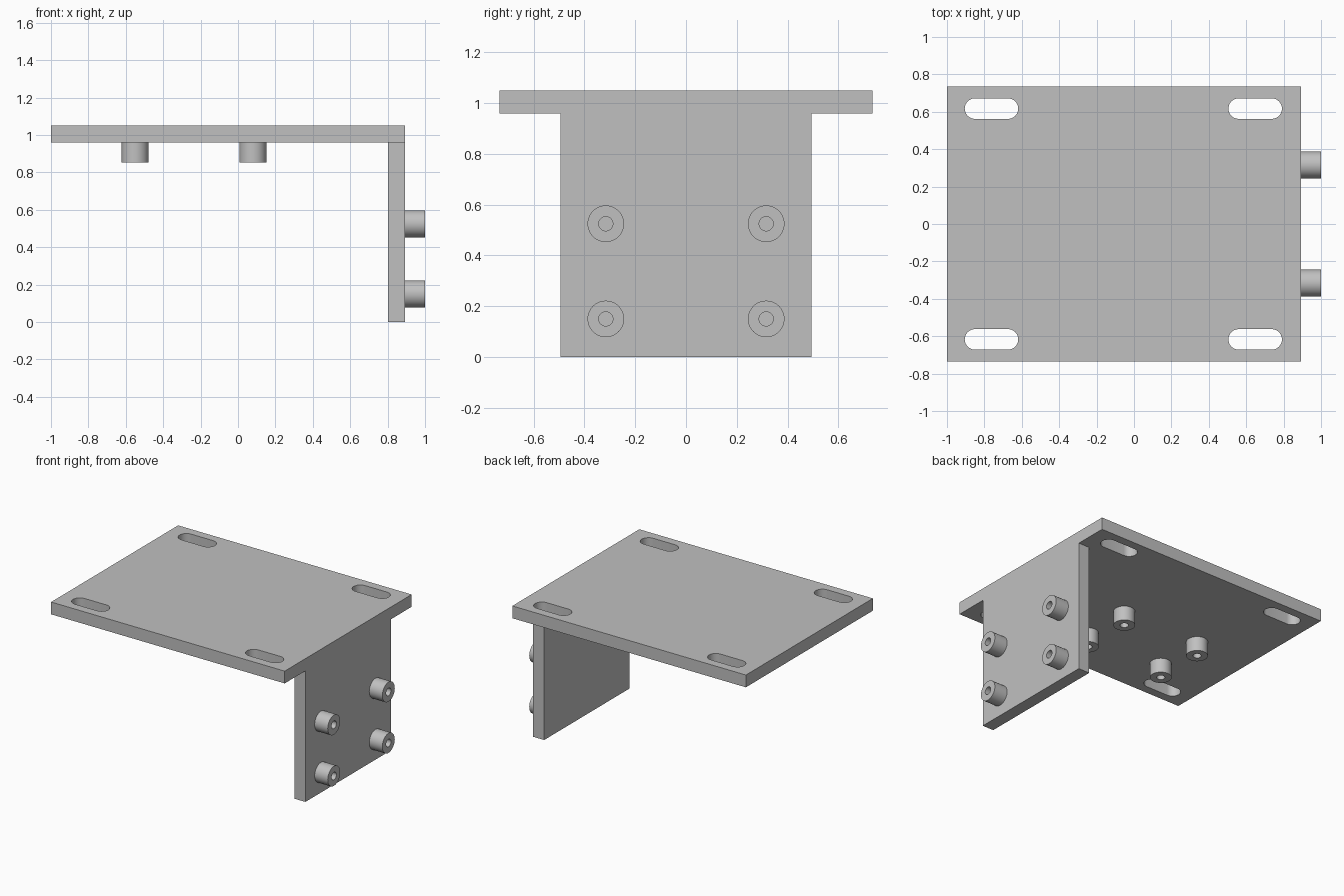
import bpy, bmesh, math
from mathutils import Matrix, Vector

cube = bpy.data.objects.get("Cube")
if cube:
    bpy.data.objects.remove(cube, do_unlink=True)

grey = bpy.data.materials.new("plain grey")
grey.use_nodes = True
COLOUR = (0.53, 0.53, 0.53, 1)
grey.diffuse_color = COLOUR
grey.node_tree.nodes["Principled BSDF"].inputs["Base Color"].default_value = COLOUR


def add_object(name, bm):
    bmesh.ops.recalc_face_normals(bm, faces=bm.faces[:])
    mesh = bpy.data.meshes.new(name)
    bm.to_mesh(mesh)
    bm.free()
    mesh.materials.append(grey)
    obj = bpy.data.objects.new(name, mesh)
    bpy.context.collection.objects.link(obj)
    return obj


def smooth(obj):
    bpy.ops.object.select_all(action='DESELECT')
    obj.select_set(True)
    bpy.context.view_layer.objects.active = obj
    bpy.ops.object.shade_smooth_by_angle(angle=math.radians(30))


def box(name, low, high):
    low, high = Vector(low), Vector(high)
    bm = bmesh.new()
    bmesh.ops.create_cube(bm, size=1, matrix=Matrix.Translation((low + high) / 2)
                          @ Matrix.Diagonal((*(high - low), 1)))
    return add_object(name, bm)


def slot_prism(bm, x, y, half, radius, z0, z1, steps=16):
    """Round-ended prism for one slot, long in x."""
    ring = []
    for side in (1, -1):
        for i in range(steps + 1):
            a = math.pi * (i / steps - 0.5)
            ring.append(bm.verts.new((x + side * (half + radius * math.cos(a)),
                                      y + side * radius * math.sin(a), z0)))
    face = bm.faces.new(ring)
    wall = bmesh.ops.extrude_face_region(bm, geom=[face])["geom"]
    bmesh.ops.translate(bm, vec=(0, 0, z1 - z0),
                        verts=[v for v in wall if isinstance(v, bmesh.types.BMVert)])


def boss(name, base, direction, radius=0.072, bore=0.028, height=0.106):
    """Round standoff with a blind bore, turned from a profile."""
    floor = 0.003
    profile = [(0, 0), (radius, 0), (radius, height), (bore, height), (bore, floor), (0, floor)]
    bm = bmesh.new()
    verts = [bm.verts.new((r, 0, z)) for r, z in profile]
    edges = [bm.edges.new(pair) for pair in zip(verts, verts[1:])]
    bmesh.ops.spin(bm, geom=verts + edges, cent=(0, 0, 0), axis=(0, 0, 1),
                   angle=math.tau, steps=40)
    bmesh.ops.remove_doubles(bm, verts=bm.verts[:], dist=0.0005)
    turn = Vector((0, 0, 1)).rotation_difference(Vector(direction)).to_matrix().to_4x4()
    bmesh.ops.transform(bm, matrix=Matrix.Translation(base) @ turn, verts=bm.verts[:])
    smooth(add_object(name, bm))


# Plates
UNDER, TOP, EDGE = 0.96, 1.05, 0.893
top_plate = box("top_plate", (-1, -0.735, UNDER), (EDGE, 0.735, TOP))
box("side_plate", (0.803, -0.495, 0), (EDGE, 0.495, UNDER))

# Four slots cut through the top plate
bm = bmesh.new()
for x in (-0.762, 0.648):
    for y in (-0.617, 0.617):
        slot_prism(bm, x, y, 0.088, 0.055, UNDER - 0.1, TOP + 0.1)
cutter = add_object("slot_cutter", bm)
cutter.hide_render = True
cut = top_plate.modifiers.new("slots", 'BOOLEAN')
cut.operation, cut.solver, cut.object = 'DIFFERENCE', 'EXACT', cutter
bpy.context.view_layer.objects.active = top_plate
bpy.ops.object.modifier_apply(modifier=cut.name)
bpy.data.objects.remove(cutter, do_unlink=True)
smooth(top_plate)

# Bosses on the outside of the side plate
for y, where in ((-0.316, "front"), (0.316, "back")):
    for z, level in ((0.15, "lower"), (0.525, "upper")):
        boss(f"side_boss_{where}_{level}", (EDGE, y, z), (1, 0, 0))

# Bosses under the top plate
for x, where in ((-0.55, "right"), (0.08, "left")):
    for y, row in ((-0.38, "front"), (-0.005, "middle")):
        boss(f"under_boss_{where}_{row}", (x, y, UNDER), (0, 0, -1))
